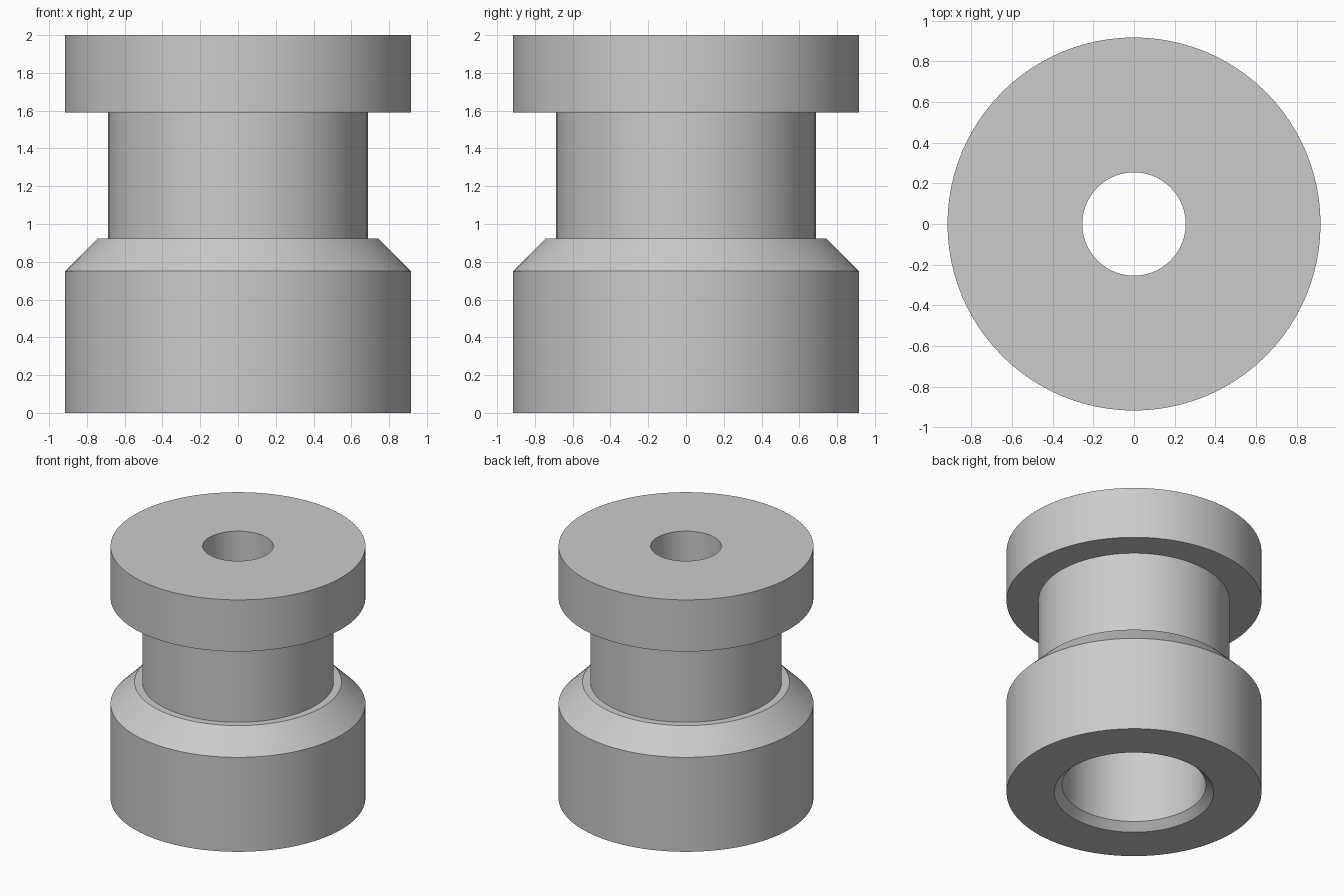
import bpy
import bmesh
import math

SEGMENTS = 96

if "Cube" in bpy.data.objects:
    bpy.data.objects.remove(bpy.data.objects["Cube"], do_unlink=True)

# Plain grey material
grey = bpy.data.materials.new("plain grey")
grey.use_nodes = True
colour = (0.6, 0.6, 0.6, 1)
grey.diffuse_color = colour
grey.node_tree.nodes["Principled BSDF"].inputs["Base Color"].default_value = colour


def lathe(name, profile):
    """Spin a closed (radius, height) profile around the z axis."""
    bm = bmesh.new()
    verts = [bm.verts.new((r, 0, z)) for r, z in profile]
    edges = [bm.edges.new((a, b)) for a, b in zip(verts, verts[1:] + verts[:1])]
    bmesh.ops.spin(bm, geom=verts + edges, cent=(0, 0, 0), axis=(0, 0, 1),
                   angle=math.tau, steps=SEGMENTS, use_merge=True)
    bmesh.ops.remove_doubles(bm, verts=bm.verts, dist=0.0001)
    bmesh.ops.recalc_face_normals(bm, faces=bm.faces)
    mesh = bpy.data.meshes.new(name)
    bm.to_mesh(mesh)
    bm.free()
    mesh.materials.append(grey)
    obj = bpy.data.objects.new(name, mesh)
    bpy.context.collection.objects.link(obj)
    return obj


# Outer wall, from the base up: base, chamfer, neck, head
outer = [(0.917, 0), (0.917, 0.75), (0.745, 0.922), (0.688, 0.922),
         (0.688, 1.59), (0.917, 1.59), (0.917, 2)]
# Inner wall, from the top down: narrow hole, wide bore, mouth chamfer
inner = [(0.254, 2), (0.254, 0.95), (0.517, 0.95), (0.517, 0.057), (0.574, 0)]

collar = lathe("grooved_collar", outer + inner)

# Smooth round walls with sharp rims
bpy.ops.object.select_all(action="DESELECT")
collar.select_set(True)
bpy.context.view_layer.objects.active = collar
bpy.ops.object.shade_smooth_by_angle(angle=math.radians(30))
